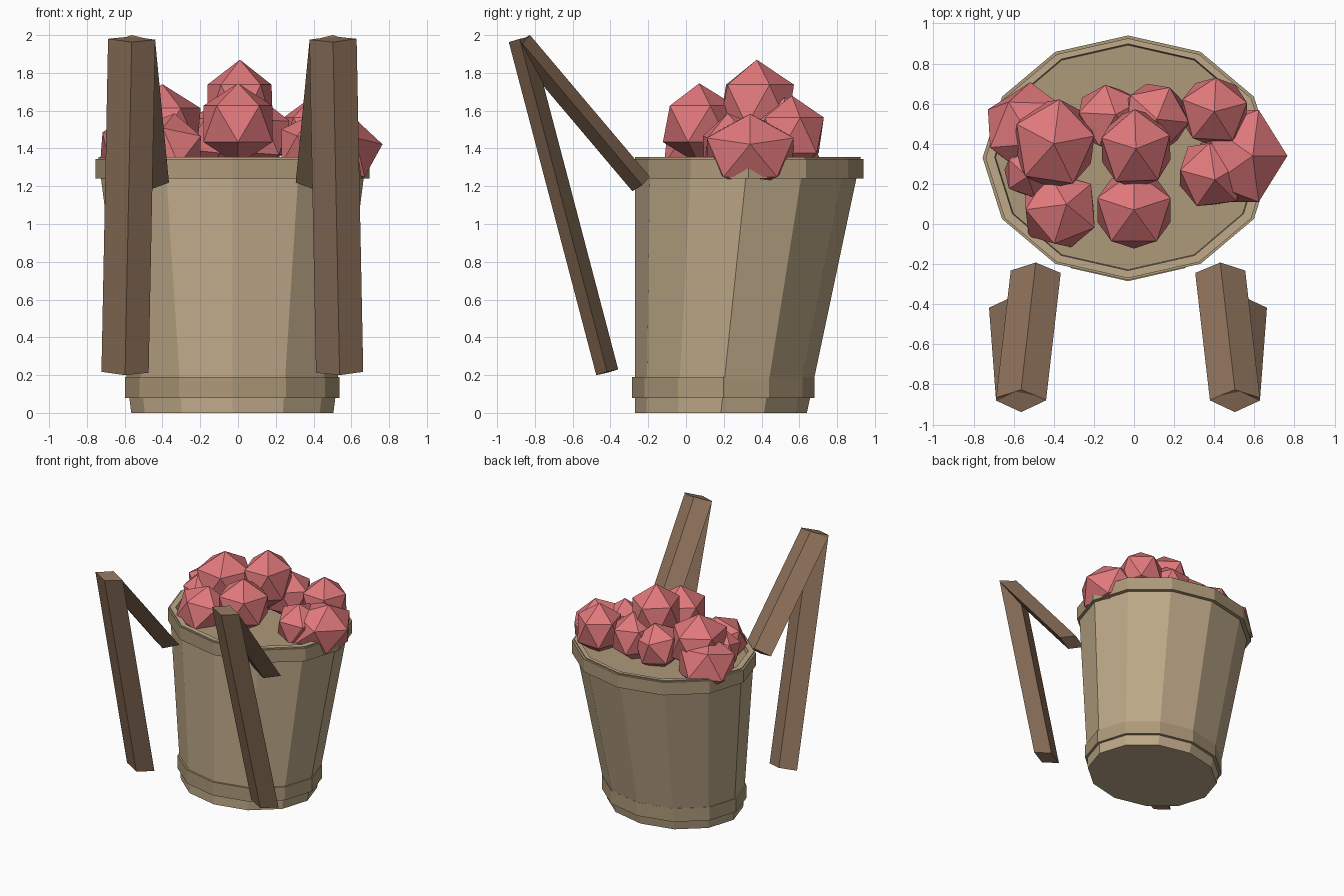
import bpy, bmesh, math
from mathutils import Vector, Matrix, Euler

if "Cube" in bpy.data.objects:
    bpy.data.objects.remove(bpy.data.objects["Cube"])

CX = -0.03  # bucket axis in x


def material(name, rgb):
    m = bpy.data.materials.new(name)
    m.diffuse_color = (*rgb, 1)
    m.use_nodes = True
    m.node_tree.nodes["Principled BSDF"].inputs["Base Color"].default_value = m.diffuse_color
    return m


WALL = material("pale_wood", (0.52, 0.40, 0.25))
BAND = material("band_wood", (0.42, 0.32, 0.19))
POST = material("dark_wood", (0.26, 0.16, 0.10))
ROCK = material("pink_crystal", (0.75, 0.19, 0.20))


def finish(bm, name, mat):
    bmesh.ops.recalc_face_normals(bm, faces=bm.faces)
    me = bpy.data.meshes.new(name)
    bm.to_mesh(me)
    bm.free()
    me.materials.append(mat)
    ob = bpy.data.objects.new(name, me)
    bpy.context.collection.objects.link(ob)
    return ob


def loft(name, rings, mat, caps=True, closed=False, n=12):
    """Stack of oval 12-gons, each given as (rx, ry, centre y, z)."""
    bm = bmesh.new()
    loops = []
    for rx, ry, cy, z in rings:
        loops.append([bm.verts.new((CX + rx * math.sin(2 * math.pi * i / n),
                                    cy + ry * math.cos(2 * math.pi * i / n), z))
                      for i in range(n)])
    pairs = list(zip(loops, loops[1:]))
    if closed:
        pairs.append((loops[-1], loops[0]))
    for a, b in pairs:
        for i in range(n):
            j = (i + 1) % n
            bm.faces.new((a[i], a[j], b[j], b[i]))
    if caps:
        bm.faces.new(loops[0])
        bm.faces.new(loops[-1])
    return finish(bm, name, mat)


# Bucket: tapered wall leaning to the back, rim and recessed filling
loft("bucket", [(0.535, 0.455, 0.185, 0), (0.71, 0.598, 0.328, 1.355),
                (0.665, 0.565, 0.333, 1.355), (0.66, 0.56, 0.332, 1.31)], WALL)
loft("filling", [(0.67, 0.565, 0.332, 1.30), (0.66, 0.56, 0.332, 1.315)], BAND)

# Hoops around the bucket
for name, inner, outer, cy, z0, z1 in [
        ("lower_hoop", (0.54, 0.455), (0.567, 0.483), 0.198, 0.08, 0.19),
        ("upper_hoop", (0.69, 0.58), (0.725, 0.61), 0.33, 1.24, 1.345)]:
    loft(name, [(*inner, cy, z0), (*outer, cy, z0), (*outer, cy, z1), (*inner, cy, z1)],
         BAND, caps=False, closed=True)


def bar(name, a, b, half_w=0.125, half_t=0.06):
    """Diamond-section bar between two points."""
    a, b = Vector(a), Vector(b)
    d = (b - a).normalized()
    side = (Vector((1, 0, 0)) - d * d.x).normalized()
    nrm = d.cross(side)
    bm = bmesh.new()
    offs = [side * half_w, nrm * half_t, -side * half_w, -nrm * half_t]
    r0, r1 = ([bm.verts.new(p + o) for o in offs] for p in (a, b))
    for i in range(4):
        j = (i + 1) % 4
        bm.faces.new((r0[i], r0[j], r1[j], r1[i]))
    bm.faces.new(r0)
    bm.faces.new(r1)
    return finish(bm, name, POST)


# Bent handles in front, one on each side
for side, s in (("left", -1), ("right", 1)):
    bar(side + "_long_bar", (CX + s * 0.533, -0.88, 1.978), (CX + s * 0.568, -0.417, 0.215))
    bar(side + "_short_bar", (CX + s * 0.533, -0.872, 1.962), (CX + s * 0.46, -0.238, 1.212))

# Crystals heaped on top: centre, radii, tilt x, tilt y, turn (degrees)
rocks = [
    ((0.01, 0.375, 1.63), (0.20, 0.22, 0.24), 0, 0, 20),
    ((0.00, 0.07, 1.53), (0.215, 0.215, 0.215), 0, 0, 18),
    ((-0.37, 0.07, 1.39), (0.21, 0.21, 0.20), 0, 12, 40),
    ((-0.40, 0.40, 1.51), (0.23, 0.25, 0.23), 0, 0, 10),
    ((-0.52, 0.47, 1.39), (0.24, 0.24, 0.22), 15, -10, 50),
    ((-0.53, 0.26, 1.43), (0.13, 0.14, 0.15), 10, 0, 0),
    ((-0.12, 0.53, 1.45), (0.19, 0.18, 0.19), 0, 10, 30),
    ((0.10, 0.53, 1.47), (0.19, 0.19, 0.20), 5, 0, 65),
    ((0.40, 0.56, 1.47), (0.19, 0.19, 0.21), 0, 0, 15),
    ((0.53, 0.34, 1.38), (0.24, 0.27, 0.21), 0, 15, 0),
    ((0.39, 0.25, 1.40), (0.19, 0.19, 0.19), 10, 0, 25),
]
for k, (c, r, tx, ty, tz) in enumerate(rocks):
    bm = bmesh.new()
    rot = Euler([math.radians(v) for v in (tx, ty, tz)]).to_matrix().to_4x4()
    m = Matrix.Translation(c) @ Matrix.Diagonal((*r, 1)) @ rot
    bmesh.ops.create_icosphere(bm, subdivisions=1, radius=1, matrix=m)
    finish(bm, f"crystal_{k + 1}", ROCK)
